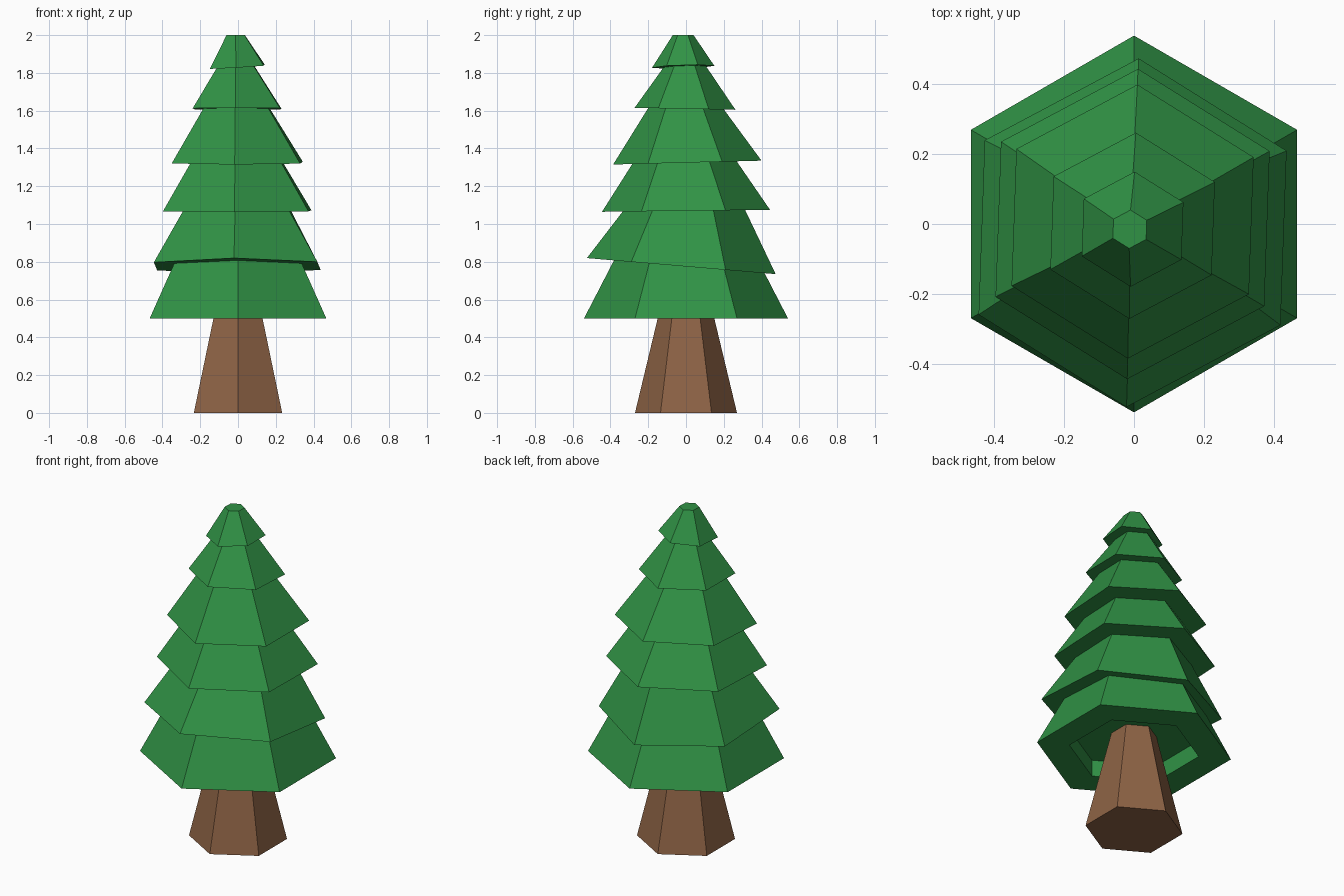
import bpy, bmesh
from math import sin, cos, radians

if "Cube" in bpy.data.objects:
    bpy.data.objects.remove(bpy.data.objects["Cube"])


def material(name, color):
    m = bpy.data.materials.new(name)
    m.diffuse_color = color
    m.use_nodes = True
    m.node_tree.nodes["Principled BSDF"].inputs["Base Color"].default_value = m.diffuse_color
    return m


def ring(r, z, cx=0.0, cy=0.0, twist=0.0, sx=0.0, sy=0.0):
    """Six points with corners at front and back; sx, sy tilt the ring."""
    pts = []
    for i in range(6):
        a = radians(30 + 60 * i + twist)
        x, y = cx + r * cos(a), cy + r * sin(a)
        pts.append((x, y, z + sx * x + sy * y))
    return pts


def loft(name, rings, mat):
    """Closed flat-faced solid skinned through six-sided rings."""
    bm = bmesh.new()
    loops = [[bm.verts.new(p) for p in r] for r in rings]
    for a, b in zip(loops, loops[1:]):
        for i in range(6):
            j = (i + 1) % 6
            bm.faces.new((a[i], a[j], b[j], b[i]))
    bm.faces.new(loops[0][::-1])
    bm.faces.new(loops[-1])
    bmesh.ops.recalc_face_normals(bm, faces=bm.faces)
    me = bpy.data.meshes.new(name)
    bm.to_mesh(me)
    bm.free()
    me.materials.append(mat)
    ob = bpy.data.objects.new(name, me)
    bpy.context.collection.objects.link(ob)
    return ob


bark = material("bark", (0.27, 0.125, 0.06, 1))
needles = material("needles", (0.03, 0.29, 0.06, 1))

# Tapered trunk reaching into the hollow of the lowest branches
loft("trunk", [ring(0.27, 0), ring(0.126, 0.6)], bark)

# Lowest tier with a recess in its underside
loft("branches_1", [ring(0.36, 0.6), ring(0.36, 0.5), ring(0.54, 0.5),
                    ring(0.367, 0.835)], needles)

# Upper tiers: bottom radius, bottom z, centre y, tilt x, tilt y, top radius, top z
tiers = [
    (0.50, 0.775, -0.025, 0.0, -0.085, 0.305, 1.10),
    (0.445, 1.07, 0.0, 0.0, 0.012, 0.26, 1.35),
    (0.393, 1.325, 0.007, 0.0, 0.026, 0.18, 1.64),
    (0.267, 1.61, -0.005, 0.0, -0.02, 0.10, 1.85),
    (0.165, 1.833, -0.015, 0.06, 0.03, 0.055, 2.0),
]
for n, (r, z, cy, sx, sy, rt, zt) in enumerate(tiers, 2):
    loft(f"branches_{n}", [ring(r, z, -0.004, cy, -2, sx, sy),
                           ring(rt, zt, -0.002 * n, -0.004 if n < 6 else -0.015, -2)],
         needles)
